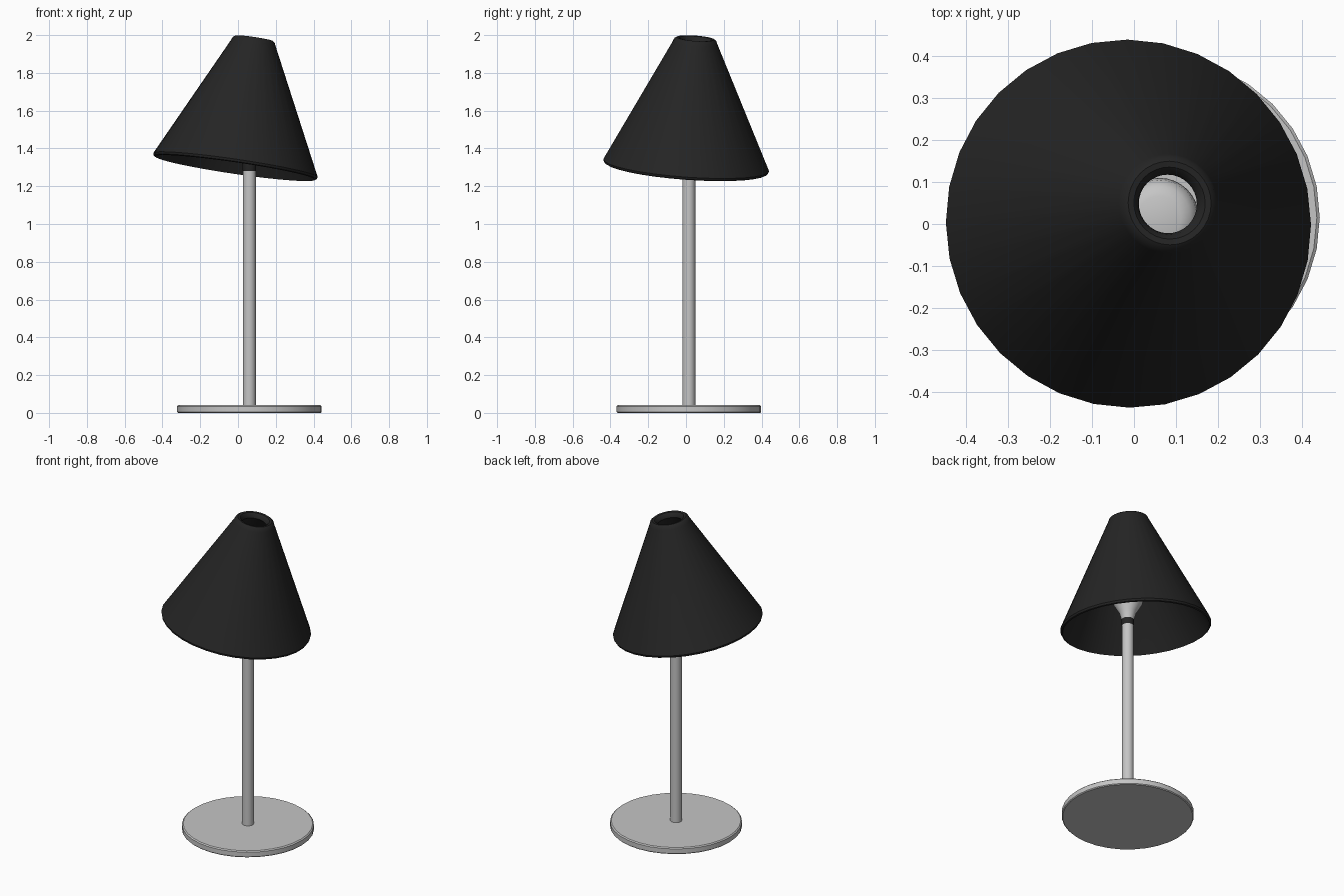
import bpy, bmesh, math
from mathutils import Vector

if "Cube" in bpy.data.objects:
    bpy.data.objects.remove(bpy.data.objects["Cube"])


def material(name, rgb):
    m = bpy.data.materials.new(name)
    m.diffuse_color = (*rgb, 1.0)
    m.use_nodes = True
    m.node_tree.nodes["Principled BSDF"].inputs["Base Color"].default_value = m.diffuse_color
    return m


GREY = material("light grey metal", (0.56, 0.56, 0.56))
BLACK = material("matte black", (0.018, 0.018, 0.018))


def lathe(name, profile, mat, origin, axis=(0, 0, 1), segs=32, closed=False):
    """Spin (radius, height) points round an axis; radius 0 becomes a pole."""
    rot = Vector((0, 0, 1)).rotation_difference(Vector(axis).normalized())
    bm = bmesh.new()
    rings = []
    for r, h in profile:
        angles = [0] if r == 0 else [2 * math.pi * i / segs for i in range(segs)]
        rings.append([bm.verts.new(rot @ Vector((r * math.cos(a), r * math.sin(a), h)))
                      for a in angles])
    pairs = list(zip(rings, rings[1:]))
    if closed:
        pairs.append((rings[-1], rings[0]))
    for a, b in pairs:
        for i in range(segs):
            j = (i + 1) % segs
            quad = [a[i % len(a)], a[j % len(a)], b[j % len(b)], b[i % len(b)]]
            bm.faces.new(list(dict.fromkeys(quad)))
    bmesh.ops.recalc_face_normals(bm, faces=bm.faces)
    me = bpy.data.meshes.new(name)
    bm.to_mesh(me)
    bm.free()
    me.materials.append(mat)
    ob = bpy.data.objects.new(name, me)
    ob.location = origin
    bpy.context.collection.objects.link(ob)
    bpy.ops.object.select_all(action='DESELECT')
    ob.select_set(True)
    bpy.context.view_layer.objects.active = ob
    bpy.ops.object.shade_smooth_by_angle(angle=math.radians(35))
    return ob


stand = (0.06, 0.015, 0)

# Round base plate with a softened rim
lathe("base", [(0, 0), (0.378, 0), (0.383, 0.005), (0.383, 0.035),
               (0.376, 0.041), (0, 0.041)], GREY, stand)

# Upright pole
lathe("pole", [(0, 0.03), (0.034, 0.03), (0.034, 1.285), (0, 1.285)], GREY, stand)

# Dark collar holding the bulb
lathe("bulb_collar", [(0, 1.28), (0.034, 1.28), (0.036, 1.29), (0.036, 1.325),
                      (0, 1.325)], BLACK, stand)

# Flared reflector bulb with a rounded, flat-topped dome
lathe("bulb", [(0, 1.32), (0.036, 1.32), (0.05, 1.37), (0.085, 1.43), (0.095, 1.46),
               (0.09, 1.49), (0.075, 1.51), (0.052, 1.52), (0, 1.52)], GREY, stand)

# Tilted conical shade: outer wall, rolled top edge, inner wall
bottom = Vector((-0.015, 0, 1.30))
top = Vector((0.085, 0.05, 1.983))
L = (top - bottom).length
lathe("shade", [(0.428, -0.004), (0.436, 0.0), (0.440, 0.012),
                (0.119, L - 0.025), (0.112, L - 0.008), (0.100, L),
                (0.086, L - 0.002), (0.074, L - 0.014), (0.070, L - 0.03),
                (0.090, L - 0.05), (0.420, 0.010)],
      BLACK, bottom, top - bottom, closed=True)
